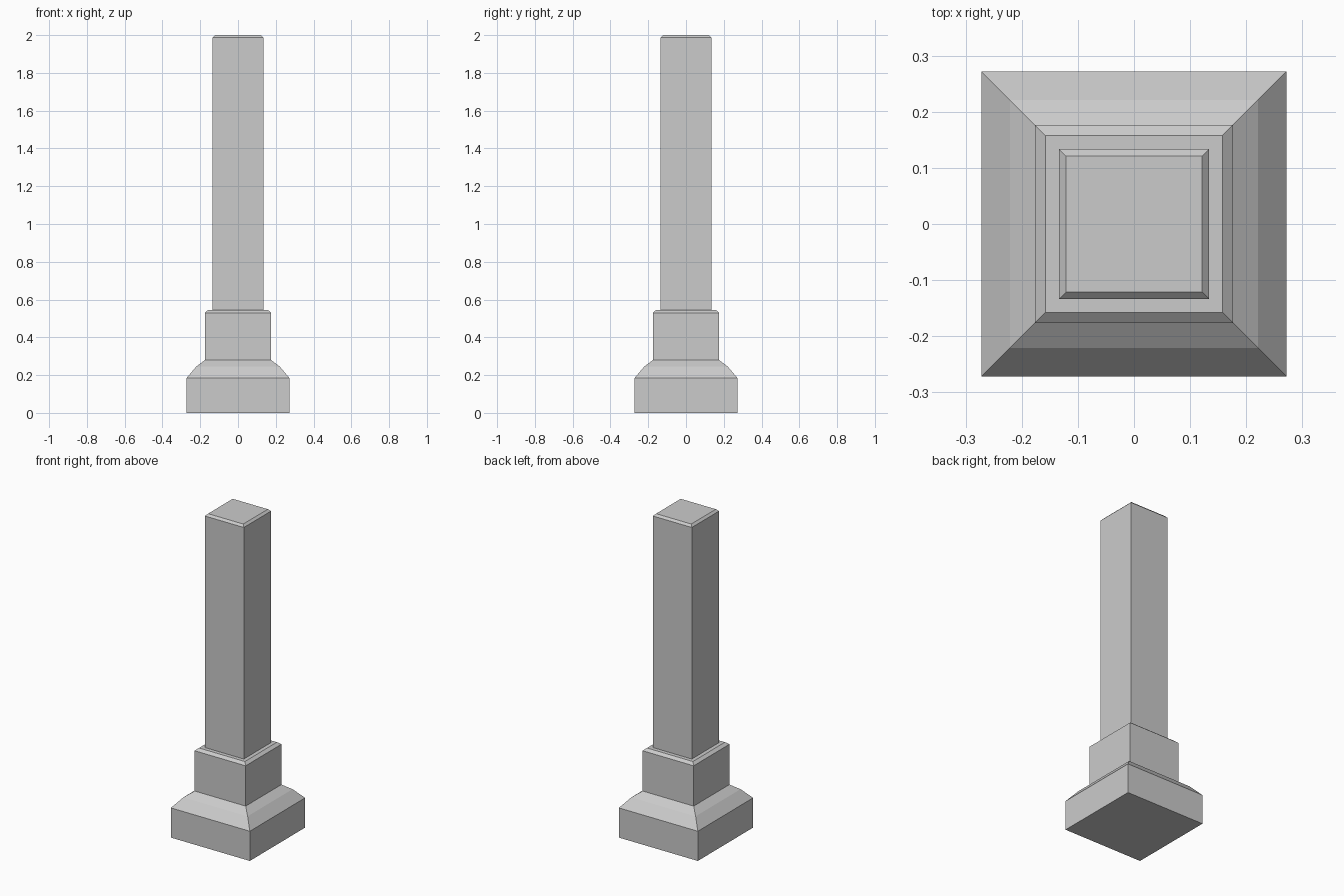
import bpy
import bmesh

if "Cube" in bpy.data.objects:
    bpy.data.objects.remove(bpy.data.objects["Cube"])


def square_loft(name, profile):
    """Stack square rings given as (half width, height) and cap both ends."""
    bm = bmesh.new()
    corners = [(-1, -1), (1, -1), (1, 1), (-1, 1)]
    rings = [[bm.verts.new((x * w, y * w, z)) for x, y in corners]
             for w, z in profile]
    for low, high in zip(rings, rings[1:]):
        for i in range(4):
            j = (i + 1) % 4
            bm.faces.new((low[i], low[j], high[j], high[i]))
    bm.faces.new(rings[0][::-1])
    bm.faces.new(rings[-1])
    mesh = bpy.data.meshes.new(name)
    bm.to_mesh(mesh)
    bm.free()
    obj = bpy.data.objects.new(name, mesh)
    bpy.context.collection.objects.link(obj)
    return obj


# Stepped outline from the ground up
footing = [(0.272, 0.0), (0.272, 0.185), (0.221, 0.245), (0.176, 0.279)]
collar = [(0.176, 0.279 + 0.251), (0.158, 0.545)]
shaft = [(0.134, 0.545), (0.134, 1.987), (0.121, 2.0)]

# One closed, flat-shaded square post
square_loft("stone_post", footing + collar + shaft)
